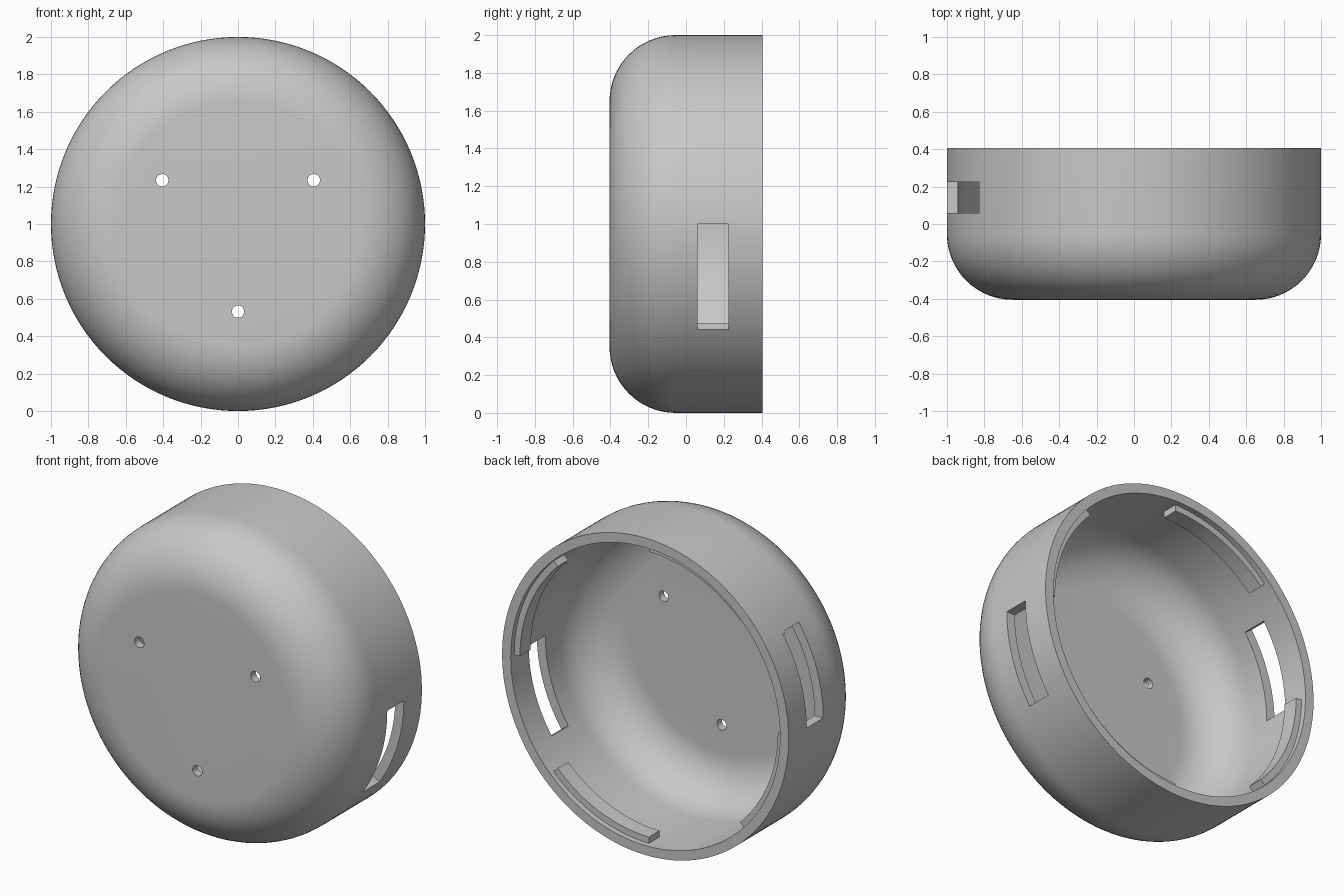
import bpy, bmesh
from math import radians, cos, sin, pi

SEGMENTS = 128
CENTRE_Z = 1.0
FRONT, BACK = -0.405, 0.405
WALL, FLOOR, FILLET = 0.06, 0.05, 0.35

cube = bpy.data.objects.get("Cube")
if cube:
    bpy.data.objects.remove(cube, do_unlink=True)

grey = bpy.data.materials.new("light grey plastic")
grey.use_nodes = True
colour = (0.58, 0.58, 0.58, 1)
grey.diffuse_color = colour
grey.node_tree.nodes["Principled BSDF"].inputs["Base Color"].default_value = colour


def make_object(name, bm):
    bmesh.ops.recalc_face_normals(bm, faces=bm.faces)
    mesh = bpy.data.meshes.new(name)
    bm.to_mesh(mesh)
    bm.free()
    mesh.materials.append(grey)
    obj = bpy.data.objects.new(name, mesh)
    bpy.context.collection.objects.link(obj)
    return obj


def sweep(name, profile, start, end, steps):
    """Turn a closed (radius, y) profile around the y axis; a full turn closes up."""
    bm = bmesh.new()
    full = abs(end - start) >= 360
    rings = []
    for i in range(steps if full else steps + 1):
        a = radians(start + (end - start) * i / steps)
        rings.append([bm.verts.new((r * cos(a), y, CENTRE_Z + r * sin(a))) for r, y in profile])
    pairs = list(zip(rings, rings[1:]))
    if full:
        pairs.append((rings[-1], rings[0]))
    n = len(profile)
    for p, q in pairs:
        for j in range(n):
            k = (j + 1) % n
            if full and k == 0:
                continue
            bm.faces.new((p[j], p[k], q[k], q[j]))
    # end caps, or the flat discs of a full turn
    if full:
        bm.faces.new([ring[0] for ring in rings])
        bm.faces.new([ring[-1] for ring in rings])
    else:
        bm.faces.new(rings[0])
        bm.faces.new(rings[-1])
    return make_object(name, bm)


def arc_block(name, r0, r1, y0, y1, start, end):
    return sweep(name, [(r0, y0), (r1, y0), (r1, y1), (r0, y1)], start, end, 16)


def fillet(radius, front, size, steps=16):
    """Rounded corner from the flat front to the straight wall."""
    return [(radius - size + size * sin(i * pi / 2 / steps),
             front + size - size * cos(i * pi / 2 / steps)) for i in range(steps + 1)]


# round shell: outer skin, rim, inner skin
outer = fillet(1, FRONT, FILLET)
inner = fillet(1 - WALL, FRONT + FLOOR, FILLET - WALL)
profile = outer + [(1, BACK), (1 - WALL, BACK)] + inner[::-1]
shell = sweep("round_housing", profile, 0, 360, SEGMENTS)

# two side slots, opposite one another
cutters = [arc_block("slot_cutter", 0.85, 1.1, 0.06, 0.225, a - 34, a) for a in (0, 180)]

# three screw holes through the front
for a in (30, 150, 270):
    bm = bmesh.new()
    bmesh.ops.create_cone(bm, cap_ends=True, segments=32, radius1=0.033, radius2=0.033, depth=0.4)
    hole = make_object("hole_cutter", bm)
    hole.rotation_euler.x = pi / 2
    hole.location = (0.468 * cos(radians(a)), FRONT, CENTRE_Z + 0.468 * sin(radians(a)))
    cutters.append(hole)

for cutter in cutters:
    cutter.hide_render = True
    mod = shell.modifiers.new("cut", 'BOOLEAN')
    mod.operation = 'DIFFERENCE'
    mod.solver = 'EXACT'
    mod.object = cutter

# bake the cuts and drop the cutters
bpy.context.view_layer.update()
graph = bpy.context.evaluated_depsgraph_get()
cut_mesh = bpy.data.meshes.new_from_object(shell.evaluated_get(graph))
shell.modifiers.clear()
shell.data = cut_mesh
for cutter in cutters:
    bpy.data.objects.remove(cutter, do_unlink=True)

# four locking ribs inside the rim
parts = [shell]
for i in range(4):
    parts.append(arc_block(f"locking_rib_{i + 1}", 0.9, 0.95, 0.265, 0.37, 90 * i, 90 * i + 45))

bpy.ops.object.select_all(action='DESELECT')
for obj in parts:
    obj.select_set(True)
bpy.context.view_layer.objects.active = shell
bpy.ops.object.shade_smooth_by_angle(angle=radians(30))
